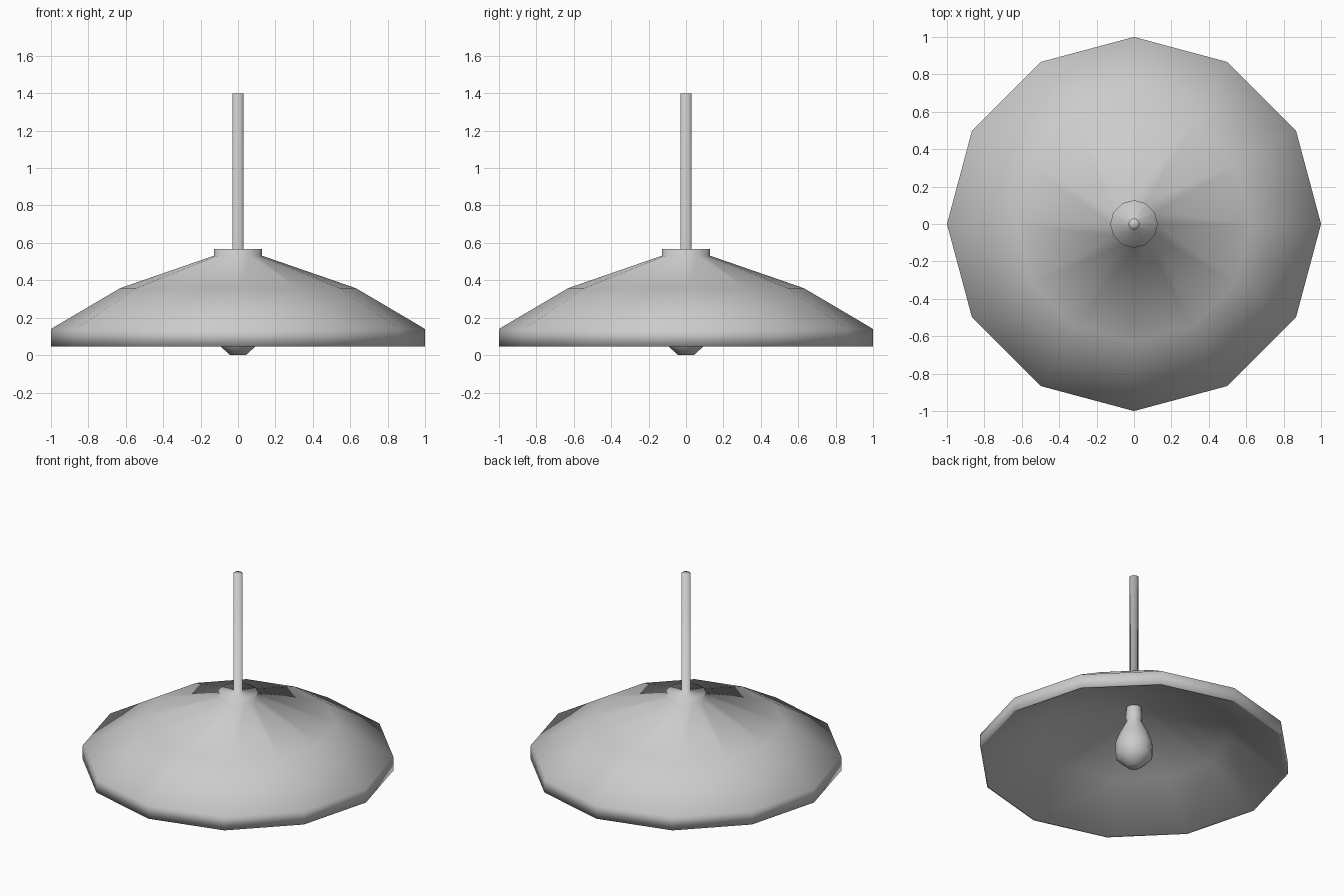
import bpy, bmesh, math

cube = bpy.data.objects.get("Cube")
if cube:
    bpy.data.objects.remove(cube, do_unlink=True)

grey = bpy.data.materials.new("light grey")
grey.use_nodes = True
COLOUR = (0.6, 0.6, 0.6, 1)
grey.diffuse_color = COLOUR
grey.node_tree.nodes["Principled BSDF"].inputs["Base Color"].default_value = COLOUR


def lathe(name, profile, sides=12):
    """Turn an (r, z) profile, listed from the bottom up, about the vertical axis."""
    bm = bmesh.new()
    rings = []
    for r, z in profile:
        if r == 0:
            rings.append([bm.verts.new((0, 0, z))] * sides)
        else:
            angles = [math.tau * i / sides for i in range(sides)]
            rings.append([bm.verts.new((r * math.cos(a), r * math.sin(a), z)) for a in angles])
    for low, high in zip(rings, rings[1:]):
        for i in range(sides):
            j = (i + 1) % sides
            corners = [low[i], low[j], high[j], high[i]]
            bm.faces.new(list(dict.fromkeys(corners)))
    for f in bm.faces:
        f.smooth = True
    mesh = bpy.data.meshes.new(name)
    bm.to_mesh(mesh)
    bm.free()
    mesh.materials.append(grey)
    obj = bpy.data.objects.new(name, mesh)
    bpy.context.collection.objects.link(obj)
    return obj


# Thick shade: ceiling and lower skin, rim band, upper cones, collar, hanging rod
lower_skin = [(0, 0.43), (0.127, 0.43), (0.63, 0.264), (0.985, 0.046)]
rim = [(1, 0.046), (1, 0.14)]
upper_skin = [(0.63, 0.358), (0.127, 0.532)]
collar = [(0.127, 0.567)]
rod = [(0.03, 0.567), (0.03, 1.4), (0, 1.4)]
lathe("shade_and_rod", lower_skin + rim + upper_skin + collar + rod)

# Bulb with its neck and socket end, fixed to the ceiling of the shade
lathe("bulb", [(0, 0), (0.045, 0.002), (0.118, 0.07), (0.122, 0.16), (0.095, 0.24),
               (0.05, 0.33), (0.055, 0.36), (0.05, 0.41), (0.05, 0.43)])
